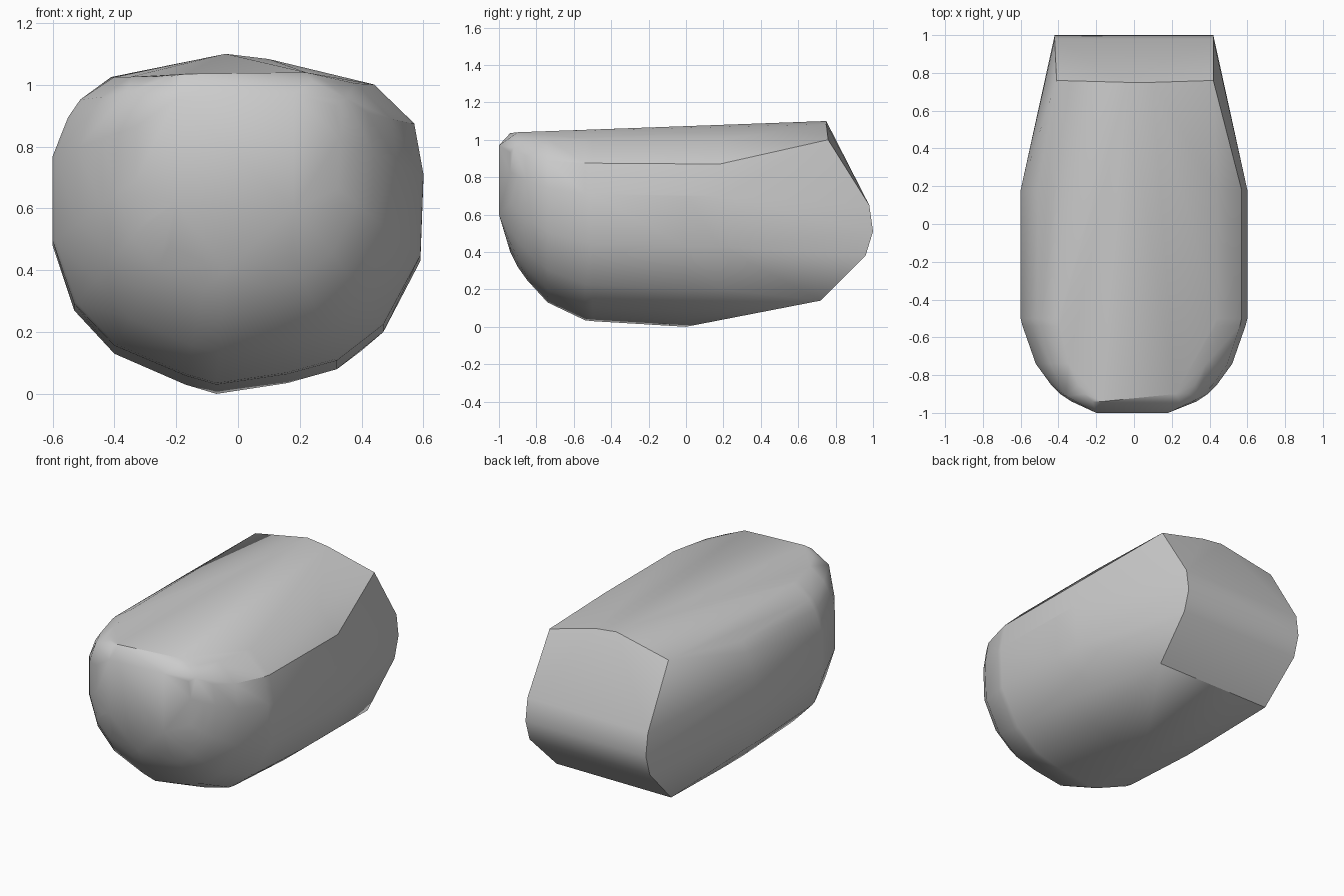
import bpy
import bmesh

# Remove the default cube
cube = bpy.data.objects.get("Cube")
if cube:
    bpy.data.objects.remove(cube, do_unlink=True)

# Plain grey surface colour
grey = bpy.data.materials.new("plain grey")
grey.use_nodes = True
colour = (0.6, 0.6, 0.6, 1)
grey.diffuse_color = colour
grey.node_tree.nodes["Principled BSDF"].inputs["Base Color"].default_value = colour

# Rounded cross-section of the body as (x, z)
section = [
    (-.4, 1.025), (-.51, .95), (-.55, .89), (-.6, .76), (-.6, .48),
    (-.53, .27), (-.4, .13), (-.17, .03), (-.07, 0), (.16, .035),
    (.32, .08), (.47, .2), (.59, .43), (.6, .7), (.57, .87), (.44, 1),
]
half_width = .6
top = 1.03


def ring(y, width, bottom, lowest=0):
    """Place the section at y, narrowed to a width and lifted to a bottom."""
    squash = (top - bottom) / top
    return [(x * width / half_width, y, top - (top - z) * squash)
            for x, z in section if z >= lowest]


def crossbar(y, z, width):
    """Two mirrored points across the body."""
    return [(side * width, y, z) for side in (-1, 1)]


points = []

# Long middle of the body
points += ring(.18, half_width, 0, lowest=.12)
points += ring(0, half_width, 0)

# Rounded nose, narrowing and rising toward the front
for y, width, bottom in [(-.5, .6, .03), (-.54, .59, .035), (-.74, .52, .13),
                         (-.85, .44, .25), (-.9, .39, .32), (-.94, .33, .4)]:
    points += ring(y, width, bottom)

# Flat nose tip and the bevel along its upper edge
points += [(-.2, -1, .955), (.18, -1, .97), (-.2, -1, .62), (.18, -1, .6)]
points += [(-.36, -.91, .975), (.35, -.92, .957)]
points += [(-.17, -.94, 1.035), (.22, -.9, 1.04)]

# Slanted back end with a low peak on top
points += [(-.04, .75, 1.1), (.1, .75, 1.083), (-.41, .76, 1.025), (.42, .76, 1)]
for y, z in [(.98, .65), (1, .51), (.96, .38), (.72, .14)]:
    points += crossbar(y, z, .42 if z > .2 else .4)

# Wrap the outline points in one convex skin
bm = bmesh.new()
for point in points:
    bm.verts.new(point)
bmesh.ops.remove_doubles(bm, verts=bm.verts[:], dist=.005)
bmesh.ops.convex_hull(bm, input=bm.verts[:])
loose = [v for v in bm.verts if not v.link_faces]
bmesh.ops.delete(bm, geom=loose, context="VERTS")
bmesh.ops.recalc_face_normals(bm, faces=bm.faces[:])

mesh = bpy.data.meshes.new("rounded_block")
bm.to_mesh(mesh)
bm.free()
mesh.materials.append(grey)

block = bpy.data.objects.new("rounded_block", mesh)
bpy.context.collection.objects.link(block)

# Smooth the rounded areas and keep the cut edges crisp
bpy.ops.object.select_all(action="DESELECT")
block.select_set(True)
bpy.context.view_layer.objects.active = block
bpy.ops.object.shade_smooth_by_angle(angle=.55)
